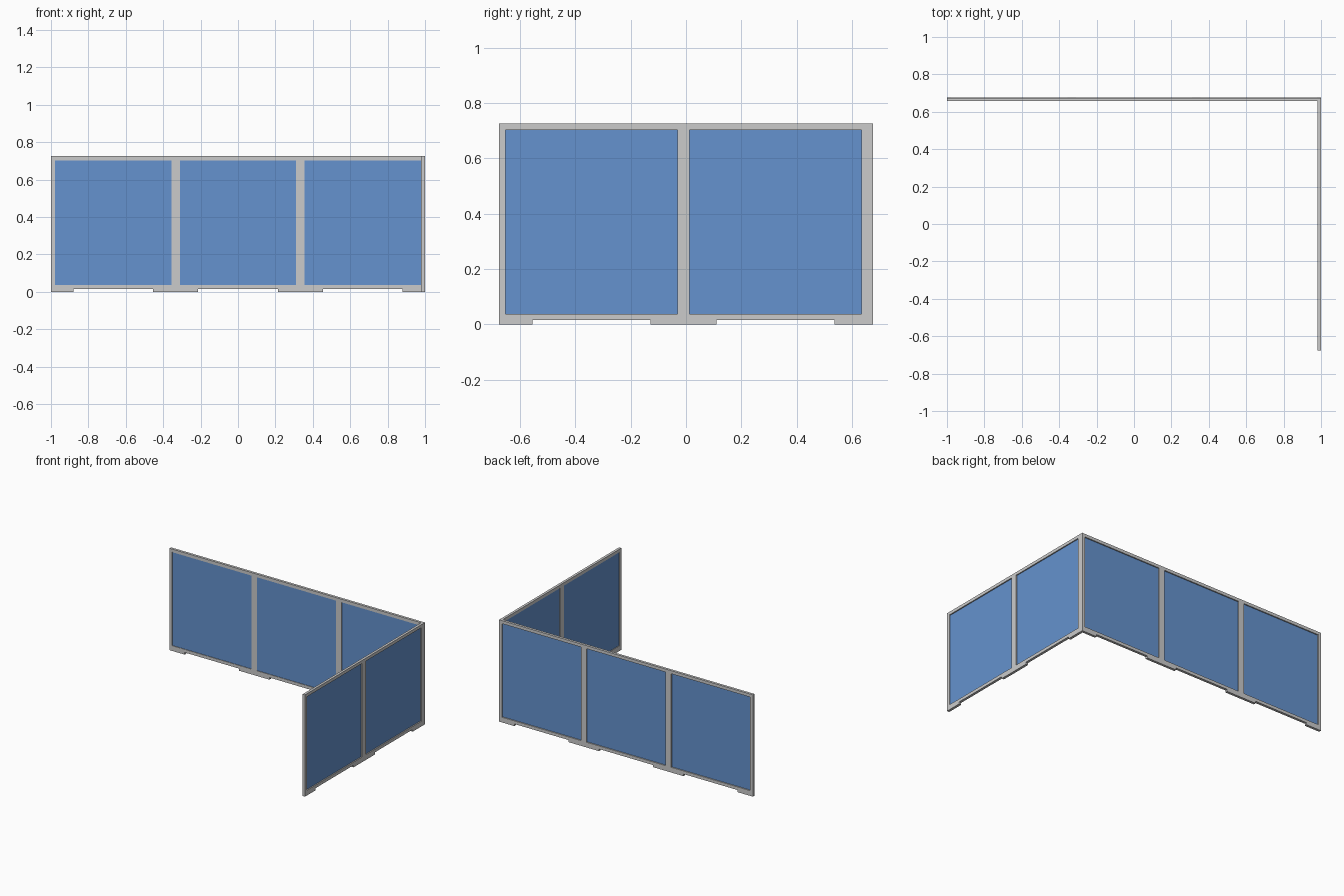
import bpy
from math import radians

if "Cube" in bpy.data.objects:
    bpy.data.objects.remove(bpy.data.objects["Cube"])

HEIGHT, THICK = 0.725, 0.018
STILE, FOOT_W, FOOT_H = 0.022, 0.12, 0.015
SILL, HEAD = 0.037, 0.703          # glazing bottom and top

blue = bpy.data.materials.new("blue_panel")
blue.diffuse_color = (0.13, 0.29, 0.62, 1)
blue.use_nodes = True
blue.node_tree.nodes["Principled BSDF"].inputs["Base Color"].default_value = blue.diffuse_color


def slab(name, outlines, thick, loc, turn, offset=0.0, mat=None):
    """Extruded flat outline(s), stood upright; inner loops become holes."""
    cu = bpy.data.curves.new(name + "_profile", 'CURVE')
    cu.dimensions, cu.fill_mode, cu.extrude = '2D', 'BOTH', thick / 2
    for pts in outlines:
        sp = cu.splines.new('POLY')
        sp.points.add(len(pts) - 1)
        for p, (x, z) in zip(sp.points, pts):
            p.co = (x, z, 0, 1)
        sp.use_cyclic_u = True
    tmp = bpy.data.objects.new(name + "_tmp", cu)
    bpy.context.collection.objects.link(tmp)
    deps = bpy.context.evaluated_depsgraph_get()
    me = bpy.data.meshes.new_from_object(tmp.evaluated_get(deps))
    bpy.data.objects.remove(tmp)
    bpy.data.curves.remove(cu)
    for v in me.vertices:
        v.co.z += offset
    me.name = name
    me.materials.clear()
    if mat:
        me.materials.append(mat)
    for p in me.polygons:
        p.use_smooth = False
    ob = bpy.data.objects.new(name, me)
    bpy.context.collection.objects.link(ob)
    ob.location = loc
    ob.rotation_euler = (radians(90), 0, turn)


def wall(name, bays, length, loc, turn):
    step = length / bays
    outer, holes = [(length, HEIGHT), (0, HEIGHT), (0, 0)], []
    for i in range(bays):
        a, b = i * step, (i + 1) * step
        # gap under each bay leaves a foot at both ends
        outer += [(a + FOOT_W, 0), (a + FOOT_W, FOOT_H),
                  (b - FOOT_W, FOOT_H), (b - FOOT_W, 0)]
        holes.append([(a + STILE, SILL), (b - STILE, SILL),
                      (b - STILE, HEAD), (a + STILE, HEAD)])
    outer.append((length, 0))
    slab(name + "_frame", [outer] + holes, THICK, loc, turn)
    # infill panels, set slightly toward the inner side
    for i, h in enumerate(holes):
        slab(f"{name}_panel_{i + 1}", [h], 0.006, loc, turn, 0.002, blue)


# long back wall and shorter side wall meeting at the right rear corner
wall("back_wall", 3, 2.0, (-1, 0.675 - THICK / 2, 0), 0)
wall("side_wall", 2, 1.35 - THICK, (1 - THICK / 2, 0.675 - THICK, 0), radians(-90))
